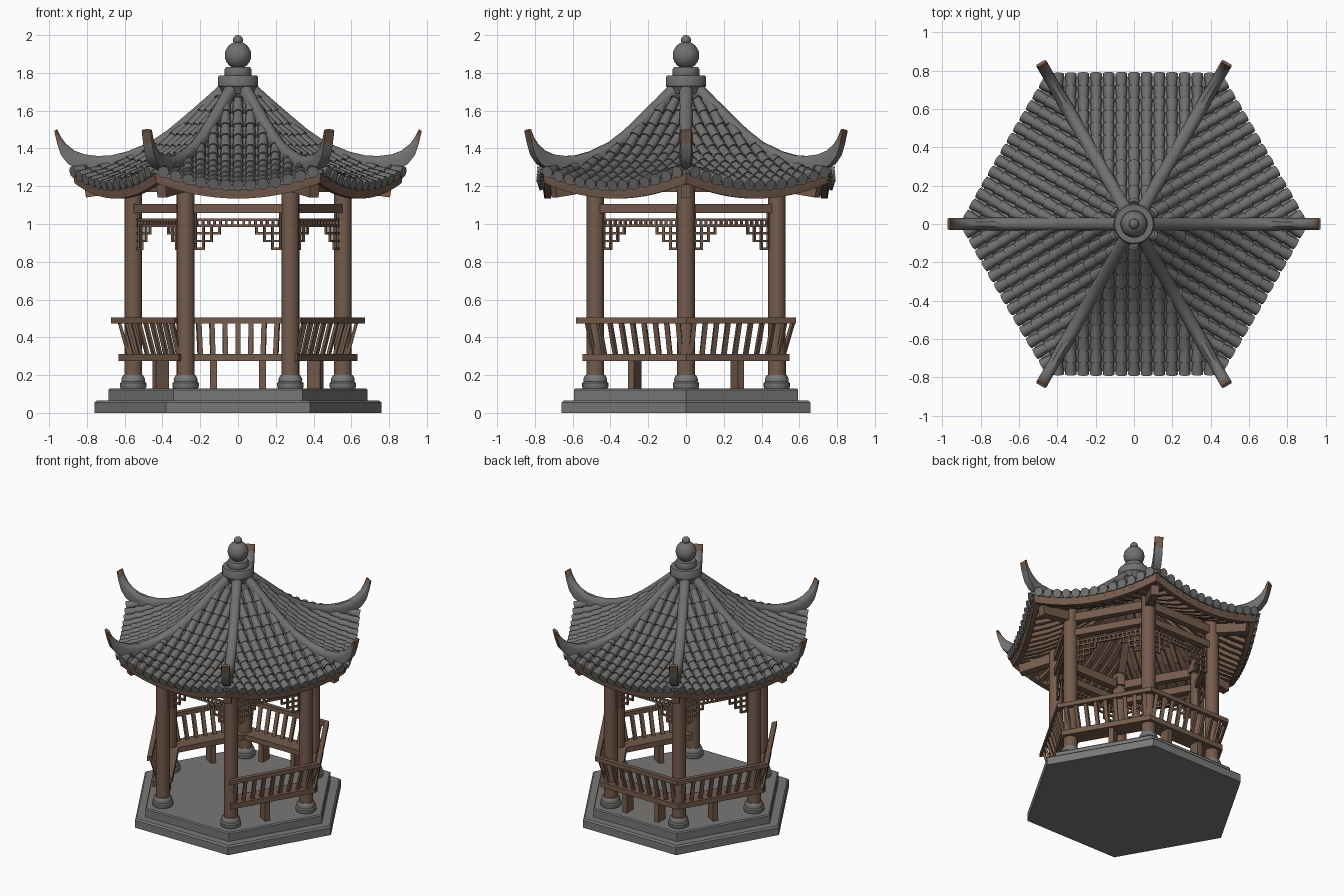
import bpy, bmesh, math
from mathutils import Vector

if "Cube" in bpy.data.objects:
    bpy.data.objects.remove(bpy.data.objects["Cube"])

C30, T30 = math.cos(math.pi / 6), math.tan(math.pi / 6)


def material(name, rgb):
    m = bpy.data.materials.new(name)
    m.diffuse_color = (*rgb, 1)
    m.use_nodes = True
    m.node_tree.nodes["Principled BSDF"].inputs["Base Color"].default_value = m.diffuse_color
    return m


TILE = material("grey tile", (0.165, 0.162, 0.155))
STONE = material("grey stone", (0.19, 0.188, 0.18))
WOOD = material("brown wood", (0.175, 0.105, 0.072))


def finish(name, bm, *mats, smooth=None):
    bmesh.ops.recalc_face_normals(bm, faces=bm.faces)
    me = bpy.data.meshes.new(name)
    bm.to_mesh(me)
    bm.free()
    ob = bpy.data.objects.new(name, me)
    bpy.context.collection.objects.link(ob)
    for m in mats:
        me.materials.append(m)
    if smooth:
        bpy.ops.object.select_all(action='DESELECT')
        ob.select_set(True)
        bpy.context.view_layer.objects.active = ob
        bpy.ops.object.shade_smooth_by_angle(angle=math.radians(smooth))


def P(k, a, t, z):
    """Point on side k: a = distance out, t = along the side. Side 4 is the front."""
    th = math.radians(30 + 60 * k)
    c, s = math.cos(th), math.sin(th)
    return Vector((a * c - t * s, a * s + t * c, z))


def hip_point(k, r, t, z):
    return P(k - 0.5, r, t, z)


def loft(bm, rings):
    """Skin closed rings of points and cap both ends."""
    vs = [[bm.verts.new(p) for p in ring] for ring in rings]
    n = len(vs[0])
    faces = [bm.faces.new((A[i], A[(i + 1) % n], B[(i + 1) % n], B[i]))
             for A, B in zip(vs, vs[1:]) for i in range(n)]
    return faces + [bm.faces.new(vs[0]), bm.faces.new(vs[-1])]


def lathe(bm, profile, n, x=0, y=0):
    loft(bm, [[(x + r * math.cos(2 * math.pi * i / n), y + r * math.sin(2 * math.pi * i / n), z)
               for i in range(n)] for r, z in profile])


def bar(bm, p, q, w, h):
    """Rectangular bar from p to q: w across, h in the other direction."""
    d = (q - p).normalized()
    ref = Vector((0, 0, 1)) if abs(d.z) < 0.9 else Vector((-p.y, p.x, 0)).normalized()
    u = d.cross(ref).normalized()
    v = u.cross(d)
    loft(bm, [[c + u * (i * w / 2) + v * (j * h / 2) for i, j in ((-1, -1), (1, -1), (1, 1), (-1, 1))]
              for c in (p, q)])


def mitred(bm, k, a0, a1, z0, z1):
    """Board along one side, mitred at the corners."""
    loft(bm, [[P(k, a, s * a * T30, z) for a, z in ((a0, z0), (a1, z0), (a1, z1), (a0, z1))]
              for s in (-1, 1)])


# Stepped stone platform
bm = bmesh.new()
lathe(bm, [(0.76, 0), (0.76, 0.055), (0.748, 0.066)], 6)
lathe(bm, [(0.685, 0.06), (0.685, 0.122), (0.677, 0.13)], 6)
finish("platform", bm, STONE)

# Columns and their stone feet
bm, feet = bmesh.new(), bmesh.new()
for k in range(6):
    c = hip_point(k, 0.555, 0, 0)
    lathe(bm, [(0.047, 0.18), (0.047, 1.28)], 20, c.x, c.y)
    lathe(feet, [(0.066, 0.13), (0.07, 0.14), (0.07, 0.158), (0.062, 0.165), (0.063, 0.178),
                 (0.058, 0.19), (0.053, 0.2)], 20, c.x, c.y)
finish("columns", bm, WOOD, smooth=40)
finish("column_feet", feet, STONE, smooth=40)

# Tie beams
bm = bmesh.new()
for k in range(6):
    for z, h in ((1.082, 0.05), (1.2, 0.06)):
        bar(bm, P(k, 0.48, -0.27, z), P(k, 0.48, 0.27, z), 0.045, h)
finish("tie_beams", bm, WOOD)

# Lattice frieze with stepped corner brackets
bm = bmesh.new()
for k in range(6):
    L = lambda t0, z0, t1, z1: bar(bm, P(k, 0.48, t0, z0), P(k, 0.48, t1, z1), 0.013, 0.013)
    for z in (1.022, 0.99):
        L(-0.235, z, 0.235, z)
    for i in range(-7, 8):
        L(i * 0.031, 0.99, i * 0.031, 1.022)
    for s in (-1, 1):
        L(s * 0.225, 0.87, s * 0.225, 1.06)
        for row, cells in enumerate((3, 2, 1)):
            z1 = 0.99 - 0.04 * row
            z0 = z1 - 0.04
            L(s * 0.23, z0, s * (0.225 - 0.042 * cells - 0.005), z0)
            for c in range(1, cells + 1):
                L(s * (0.225 - 0.042 * c), z0 - 0.005, s * (0.225 - 0.042 * c), z1)
finish("lattice_frieze", bm, WOOD)

# Benches with leaning backs on every side but the front
seat, back, legs = bmesh.new(), bmesh.new(), bmesh.new()
for k in (0, 1, 2, 3, 5):
    mitred(seat, k, 0.42, 0.547, 0.275, 0.313)
    mitred(back, k, 0.55, 0.582, 0.474, 0.505)
    for i in range(-4, 5):
        t = i * 0.068
        bar(back, P(k, 0.515, t * 0.98, 0.305), P(k, 0.566, t * 1.02, 0.482), 0.016, 0.026)
    toward = {0: 0.03, 2: -0.03, 3: 0.03, 5: -0.03}
    for t in ((-0.13, 0.13) if k == 1 else (toward[k],)):
        bar(legs, P(k, 0.45, t, 0.203), P(k, 0.53, t, 0.203), 0.036, 0.15)
finish("bench_seats", seat, WOOD)
finish("bench_backs", back, WOOD)
finish("bench_legs", legs, WOOD)

# Roof shape: height along the corners and along the middle of each side
RU = (0, 0.1, 0.28, 0.465, 0.587, 0.74, 0.92)
HIP = (1.73, 1.68, 1.52, 1.39, 1.335, 1.29, 1.292)
MID = (1.73, 1.68, 1.515, 1.375, 1.31, 1.25, 1.195)


def roof_z(a, t):
    u = min(a / C30, 0.919)
    i = max(j for j in range(6) if RU[j] <= u)
    f = (u - RU[i]) / (RU[i + 1] - RU[i])
    h, m = (tab[i] + (tab[i + 1] - tab[i]) * f for tab in (HIP, MID))
    return m + (h - m) * min(1, abs(t) / max(a * T30, 1e-4)) ** 2


def roof_sheet(bm, a_end, lo, hi):
    n, m = 12, 14
    for k in range(6):
        rings = []
        for j in range(n + 1):
            a = 0.06 + (a_end - 0.06) * j / n
            ts = [a * T30 * (2 * i / m - 1) for i in range(m + 1)]
            rings.append([P(k, a, t, roof_z(a, t) + hi) for t in ts]
                         + [P(k, a, t, roof_z(a, t) + lo) for t in reversed(ts)])
        loft(bm, rings)


bm = bmesh.new()
roof_sheet(bm, 0.77, -0.022, 0.0)
finish("roof_sheet", bm, TILE, smooth=35)
bm = bmesh.new()
roof_sheet(bm, 0.755, -0.045, -0.022)
finish("roof_deck", bm, WOOD, smooth=35)

# Overlapping round tiles in rows down each side
bm = bmesh.new()
for k in range(6):
    for i in range(-6, 7):
        t = i * 0.066
        a_min = max(0.1, abs(t) / T30)
        a1 = 0.782
        while a1 > a_min + 0.01:
            a0 = max(a_min, a1 - 0.072)
            p, q = P(k, a0, t, roof_z(a0, t)), P(k, a1, t, roof_z(a1, t))
            side = P(k, 0, 1, 0)
            up = (q - p).cross(side).normalized()
            up = up if up.z > 0 else -up
            rings = []
            for c, r in ((p, 0.023), (q, 0.031)):
                c = c + up * 0.004
                rings.append([c + side * (r * math.cos(j * math.pi / 5)) + up * (r * math.sin(j * math.pi / 5))
                              for j in range(10)])
            loft(bm, rings)
            a1 -= 0.067
finish("roof_tiles", bm, TILE, smooth=50)

# Corner ridges sweeping up into horns, with worn brown tips
TOP = ((0.06, 1.77), (0.17, 1.67), (0.28, 1.575), (0.37, 1.5), (0.465, 1.435), (0.587, 1.384), (0.67, 1.364),
       (0.74, 1.36), (0.81, 1.368), (0.865, 1.388), (0.91, 1.424), (0.937, 1.46), (0.958, 1.502))
LOW = ((0.04, 1.69), (0.15, 1.6), (0.26, 1.5), (0.35, 1.43), (0.45, 1.37), (0.58, 1.315), (0.66, 1.285),
       (0.74, 1.275), (0.83, 1.28), (0.9, 1.318), (0.937, 1.365), (0.957, 1.425), (0.973, 1.492))
bm = bmesh.new()
for k in range(6):
    rings = []
    for (r1, z1), (r0, z0) in zip(TOP, LOW):
        w = 0.034 if r1 < 0.8 else 0.03
        rings.append([hip_point(k, r0 + (r1 - r0) * f, w * g, z0 + (z1 - z0) * f)
                      for g, f in ((-0.9, 0), (0.9, 0), (1, 0.6), (0.8, 0.84), (0.35, 1),
                                   (-0.35, 1), (-0.8, 0.84), (-1, 0.6))])
    for f in loft(bm, rings):
        c = f.calc_center_median()
        if c.z > 1.45 and c.xy.length > 0.9:
            f.material_index = 1
finish("corner_ridges", bm, TILE, WOOD, smooth=40)

# Curved eave boards
bm = bmesh.new()
for k in range(6):
    rings = []
    for i in range(17):
        s = i / 8 - 1
        z = roof_z(0.755, s * 0.755 * T30)
        rings.append([P(k, a, s * a * T30, z + dz) for a, dz in
                      ((0.715, -0.02), (0.758, -0.02), (0.75, -0.075), (0.715, -0.075))])
    loft(bm, rings)
finish("eave_boards", bm, WOOD, smooth=35)

# Rafters under the roof, and the corner beams
bm, beams = bmesh.new(), bmesh.new()
for k in range(6):
    for i in range(-5, 6):
        t = i * 0.07
        a_min = max(0.12, abs(t) / T30 + 0.02)
        cuts = [a_min] + [a for a in (0.3, 0.45, 0.6) if a > a_min + 0.03] + [0.73]
        for a0, a1 in zip(cuts, cuts[1:]):
            bar(bm, P(k, a0, t, roof_z(a0, t) - 0.057), P(k, a1, t, roof_z(a1, t) - 0.057), 0.03, 0.032)
    bar(beams, hip_point(k, 0.1, 0, 1.59), hip_point(k, 0.5, 0, 1.29), 0.05, 0.06)
    bar(beams, hip_point(k, 0.5, 0, 1.22), hip_point(k, 0.81, 0, 1.175), 0.055, 0.07)
finish("rafters", bm, WOOD)
finish("corner_beams", beams, WOOD)

# Finial: cap, collar, ball and knob
bm = bmesh.new()
lathe(bm, [(0.09, 1.69), (0.1, 1.725), (0.107, 1.73), (0.107, 1.775), (0.1, 1.787)], 28)
lathe(bm, [(0.068, 1.78), (0.071, 1.79), (0.071, 1.818), (0.064, 1.83)], 28)
ball = [(0.07 * math.cos(math.radians(d)), 1.893 + 0.072 * math.sin(math.radians(d))) for d in range(-60, 76, 15)]
knob = [(0.027 * math.cos(math.radians(d)), 1.973 + 0.027 * math.sin(math.radians(d))) for d in range(-40, 86, 25)]
lathe(bm, ball + knob + [(0.001, 2.0)], 28)
finish("finial", bm, TILE, smooth=40)
